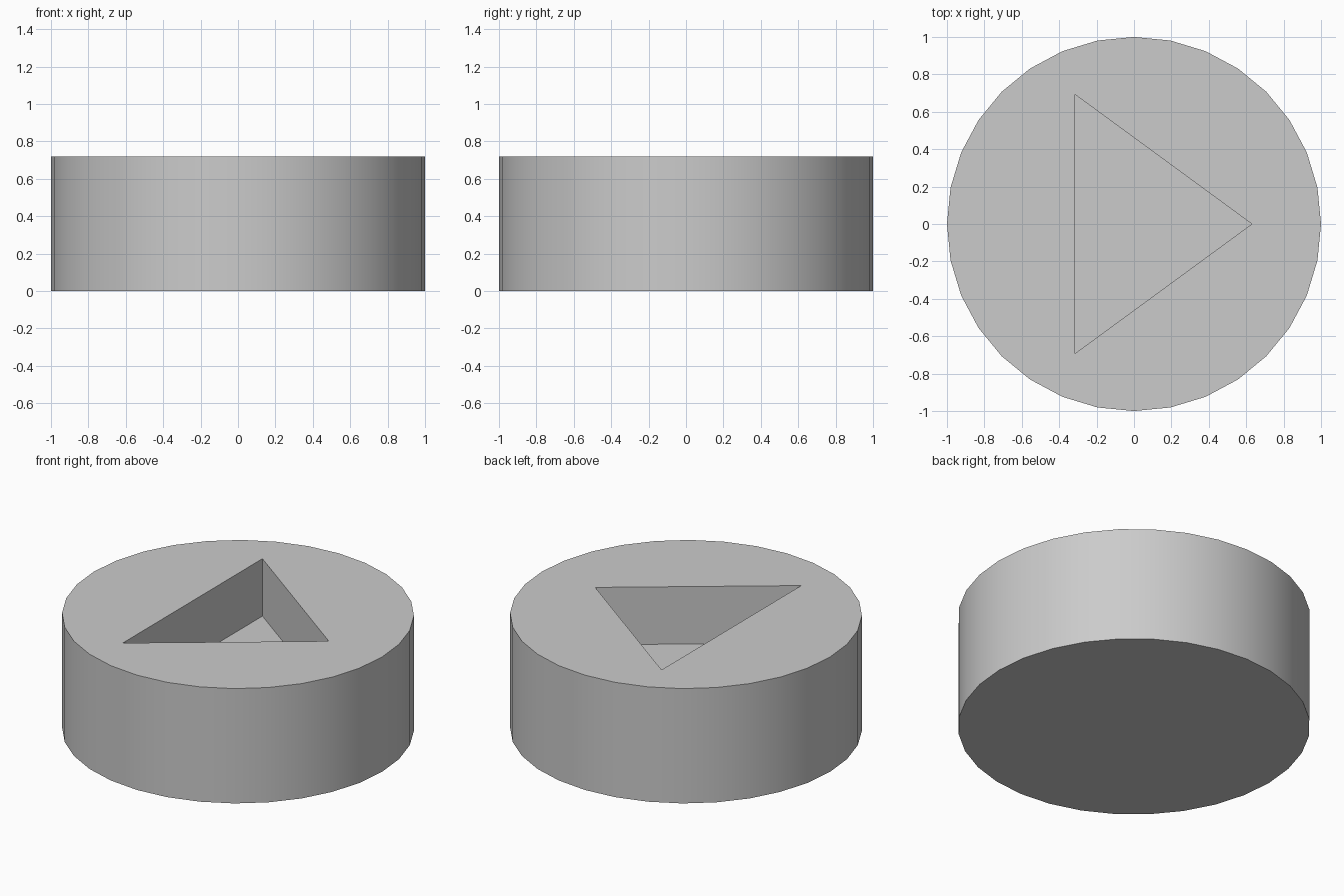
import bpy
import math

# Remove the default cube
cube = bpy.data.objects.get("Cube")
if cube:
    bpy.data.objects.remove(cube, do_unlink=True)

HEIGHT = 0.72
FLOOR = HEIGHT / 2      # level of the pocket's floor
APEX = 0.63             # reach of the pocket's point along +x
HALF_WIDTH = 0.692      # half the pocket's back edge along y

# Single grey material
grey = bpy.data.materials.new("plain grey")
grey.use_nodes = True
colour = (0.6, 0.6, 0.6, 1.0)
grey.diffuse_color = colour
grey.node_tree.nodes["Principled BSDF"].inputs["Base Color"].default_value = colour

# Triangular cutter: point towards +x, widened along y
bpy.ops.mesh.primitive_cylinder_add(
    vertices=3, radius=APEX, depth=HEIGHT,
    location=(0, 0, FLOOR + HEIGHT / 2), rotation=(0, 0, -math.pi / 2))
cutter = bpy.context.object
cutter.name = "pocket_cutter"
cutter.scale.x = HALF_WIDTH / (APEX * math.sin(math.radians(60)))
cutter.hide_render = True
cutter.data.materials.append(grey)

# Round block with the triangular pocket sunk into its top
bpy.ops.mesh.primitive_cylinder_add(
    vertices=32, radius=1.0, depth=HEIGHT, location=(0, 0, HEIGHT / 2))
block = bpy.context.object
block.name = "round_block"
block.data.materials.append(grey)
pocket = block.modifiers.new("pocket", 'BOOLEAN')
pocket.operation = 'DIFFERENCE'
pocket.solver = 'EXACT'
pocket.object = cutter
bpy.ops.object.modifier_apply(modifier=pocket.name)
bpy.data.objects.remove(cutter, do_unlink=True)

# Smooth the round wall, keep rims and pocket edges sharp
bpy.ops.object.shade_smooth_by_angle(angle=math.radians(30))
